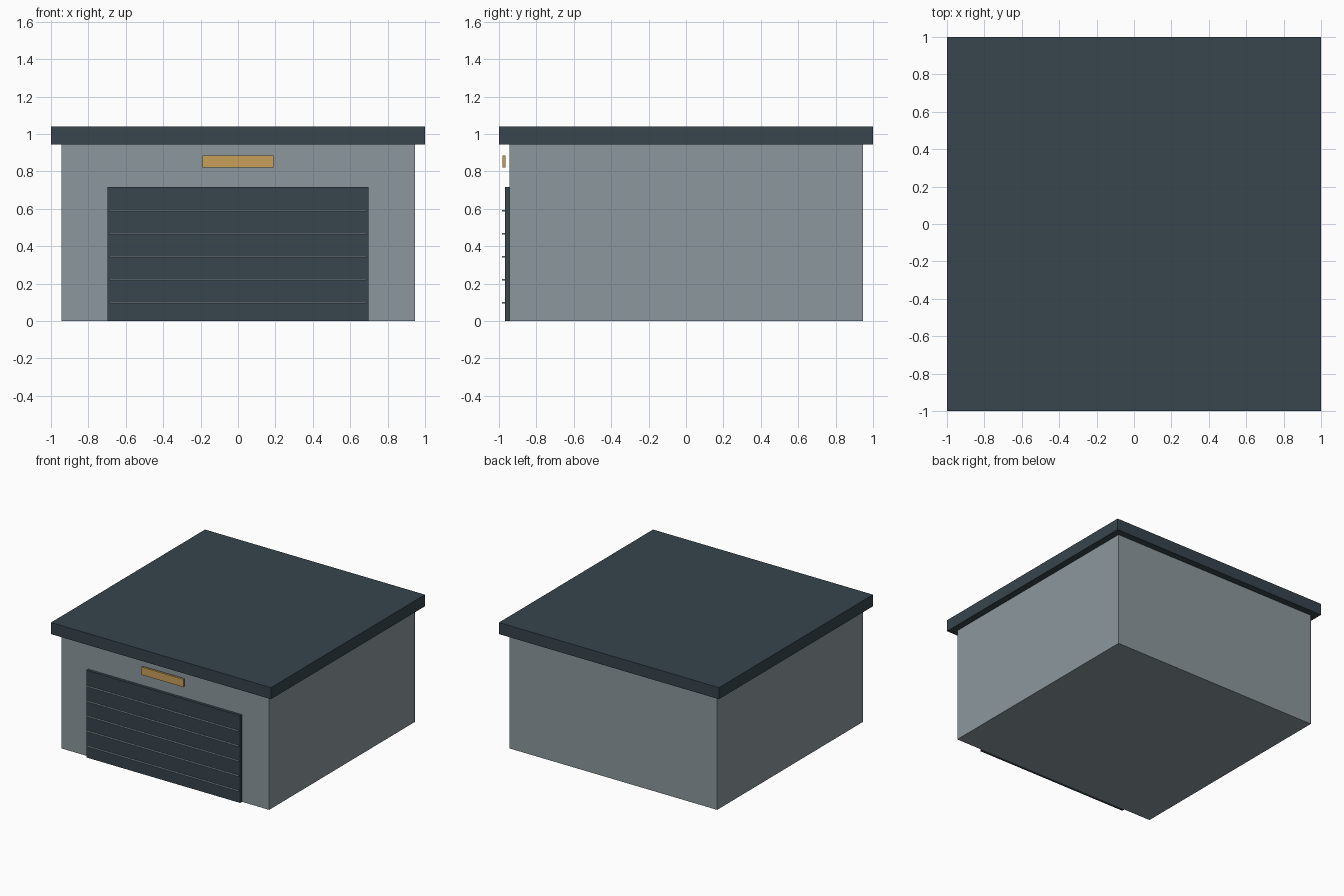
import bpy

if "Cube" in bpy.data.objects:
    bpy.data.objects.remove(bpy.data.objects["Cube"])


def material(name, rgb):
    mat = bpy.data.materials.new(name)
    mat.diffuse_color = (*rgb, 1)
    mat.use_nodes = True
    mat.node_tree.nodes["Principled BSDF"].inputs["Base Color"].default_value = mat.diffuse_color
    return mat


def box(name, x, y, z, mat):
    """Box spanning the (min, max) pairs on each axis."""
    spans = (x, y, z)
    bpy.ops.mesh.primitive_cube_add(size=1, location=[(a + b) / 2 for a, b in spans])
    obj = bpy.context.object
    obj.name = name
    obj.scale = [b - a for a, b in spans]
    bpy.ops.object.transform_apply(location=False, rotation=False, scale=True)
    obj.data.materials.append(mat)
    return obj


wall_grey = material("wall_grey", (0.26, 0.31, 0.34))
dark_slate = material("dark_slate", (0.038, 0.058, 0.074))
amber = material("amber", (0.58, 0.35, 0.10))

# Main building and overhanging flat roof
box("walls", (-0.945, 0.945), (-0.945, 0.945), (0, 0.945), wall_grey)
box("roof", (-1, 1), (-1, 1), (0.945, 1.04), dark_slate)

# Roller door with thin horizontal ribs
box("garage_door", (-0.698, 0.698), (-0.969, -0.945), (0, 0.717), dark_slate)
for i in range(5):
    z = 0.098 + i * 0.123
    box(f"door_rib_{i + 1}", (-0.688, 0.688), (-0.985, -0.969), (z - 0.003, z + 0.003), wall_grey)

# Blank sign plate held off the wall above the door
box("sign_plate", (-0.19, 0.19), (-0.981, -0.964), (0.82, 0.884), amber)
